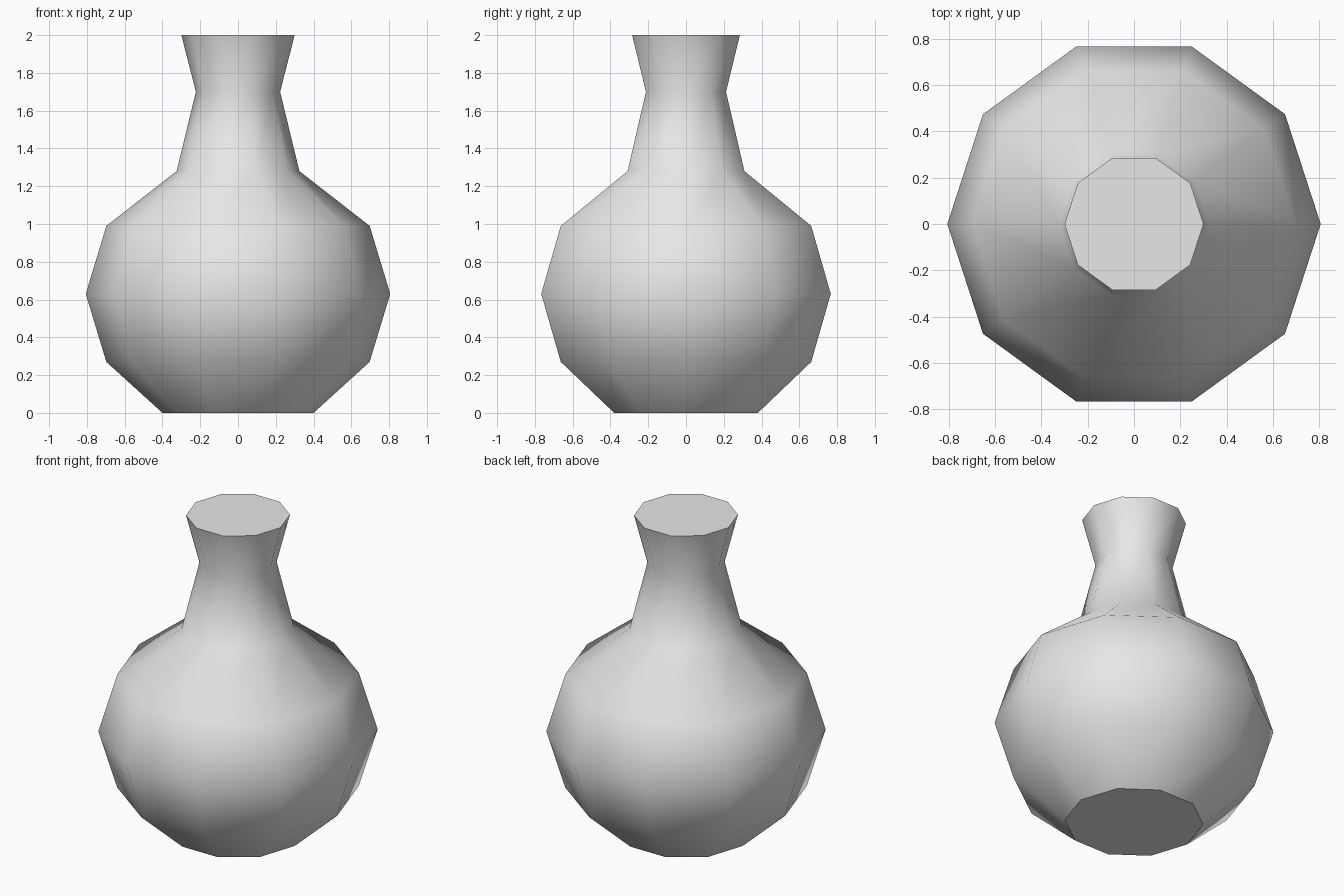
import bpy
import bmesh
import math

default_cube = bpy.data.objects.get("Cube")
if default_cube:
    bpy.data.objects.remove(default_cube, do_unlink=True)

SIDES = 10
# Radius and height of each ring, from base to lip
PROFILE = [(0.40, 0.0), (0.697, 0.27), (0.806, 0.63), (0.697, 0.99),
           (0.325, 1.28), (0.223, 1.70), (0.30, 2.0)]


def make_material(name, color):
    mat = bpy.data.materials.new(name)
    mat.use_nodes = True
    mat.diffuse_color = color
    mat.node_tree.nodes["Principled BSDF"].inputs["Base Color"].default_value = color
    return mat


def lathe(name, profile, sides, mat):
    bm = bmesh.new()
    rings = []
    for radius, z in profile:
        angles = [math.tau * i / sides for i in range(sides)]
        rings.append([bm.verts.new((radius * math.cos(a), radius * math.sin(a), z))
                      for a in angles])

    # Rounded side walls
    for low, high in zip(rings, rings[1:]):
        for i in range(sides):
            j = (i + 1) % sides
            bm.faces.new((low[i], low[j], high[j], high[i])).smooth = True

    # Flat base and closed top, with crisp rims
    caps = [bm.faces.new(rings[0][::-1]), bm.faces.new(rings[-1])]
    for cap in caps:
        cap.smooth = False
        for edge in cap.edges:
            edge.smooth = False

    mesh = bpy.data.meshes.new(name)
    bm.to_mesh(mesh)
    bm.free()
    mesh.materials.append(mat)
    obj = bpy.data.objects.new(name, mesh)
    bpy.context.collection.objects.link(obj)
    return obj


# Round-bellied bottle with a flared neck
lathe("bottle", PROFILE, SIDES, make_material("light_grey", (0.8, 0.8, 0.8, 1.0)))
